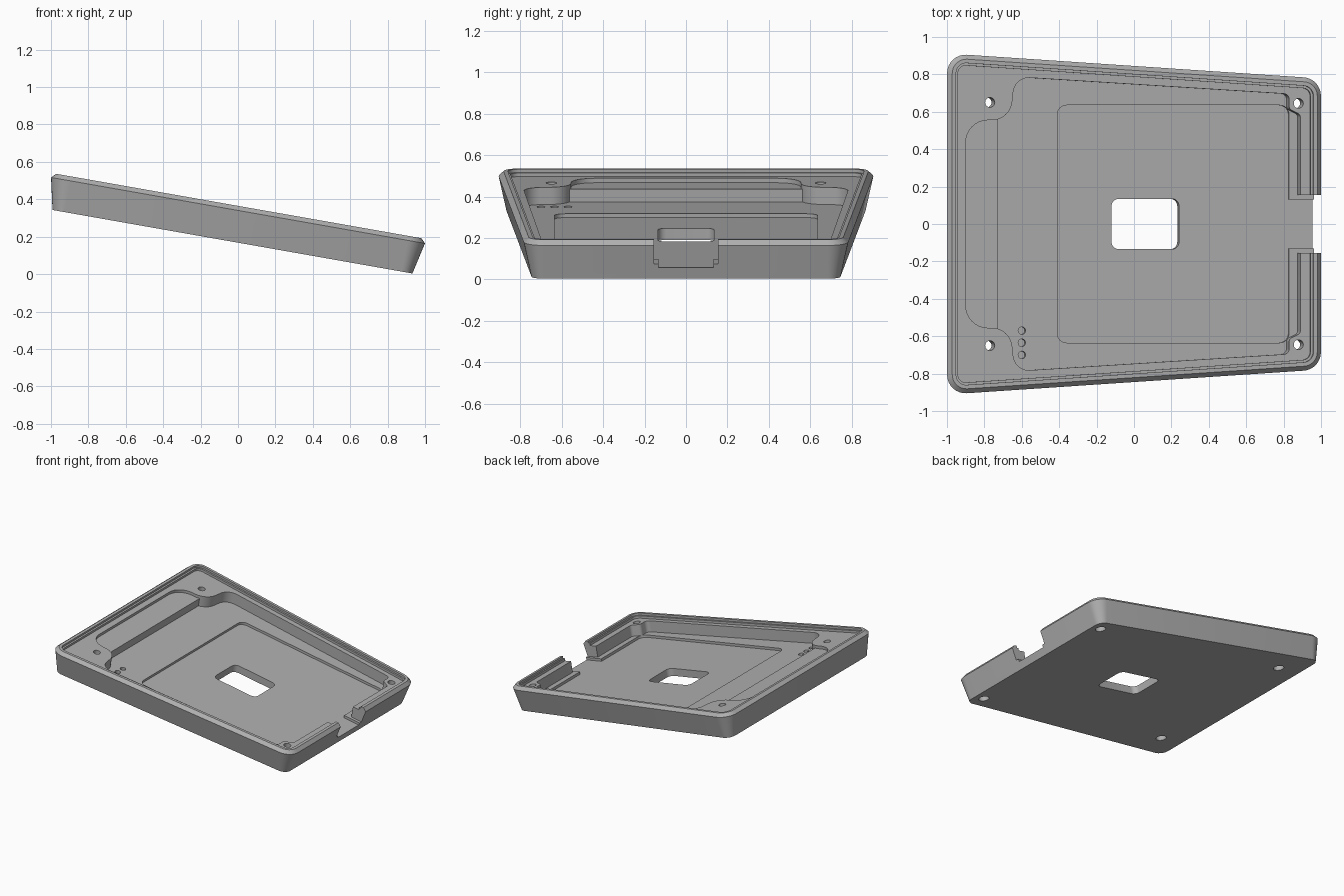
import bpy, bmesh, math
from mathutils import Vector

if "Cube" in bpy.data.objects:
    bpy.data.objects.remove(bpy.data.objects["Cube"], do_unlink=True)

gray = bpy.data.materials.new("plain gray")
gray.use_nodes = True
gray.diffuse_color = (0.43, 0.43, 0.43, 1)
gray.node_tree.nodes["Principled BSDF"].inputs["Base Color"].default_value = (0.43, 0.43, 0.43, 1)

TILT = math.radians(10)
FLOOR, RECESS, PLATFORM, SHELF, LEDGE, TOP = 0.076, 0.057, 0.138, 0.16, 0.178, 0.194


def rounded(corners, steps=8):
    """Round each (x, y, radius) corner of a closed outline."""
    out = []
    n = len(corners)
    for i, (x, y, r) in enumerate(corners):
        p = Vector((x, y))
        a = (Vector(corners[i - 1][:2]) - p).normalized()
        b = (Vector(corners[(i + 1) % n][:2]) - p).normalized()
        if r <= 0:
            out.append(p)
            continue
        half = a.angle(b) / 2
        center = p + (a + b).normalized() * (r / math.sin(half))
        start = p + a * (r / math.tan(half)) - center
        end = p + b * (r / math.tan(half)) - center
        turn = start.angle(end)
        for k in range(steps + 1):
            t = k / steps
            out.append(center + (start * math.sin((1 - t) * turn) + end * math.sin(t * turn)) / math.sin(turn))
    return out


def loft(name, rings):
    """Closed solid through a list of (outline, height) rings."""
    bm = bmesh.new()
    loops = [[bm.verts.new((p[0], p[1], h)) for p in pts] for pts, h in rings]
    n = len(loops[0])
    for lo, hi in zip(loops, loops[1:]):
        for i in range(n):
            bm.faces.new((lo[i], lo[(i + 1) % n], hi[(i + 1) % n], hi[i]))
    bm.faces.new(loops[0][::-1])
    bm.faces.new(loops[-1])
    bmesh.ops.recalc_face_normals(bm, faces=bm.faces)
    mesh = bpy.data.meshes.new(name)
    bm.to_mesh(mesh)
    bm.free()
    obj = bpy.data.objects.new(name, mesh)
    bpy.context.collection.objects.link(obj)
    mesh.materials.append(gray)
    return obj


def prism(name, pts, low, high):
    return loft(name, [(pts, low), (pts, high)])


def mirrored(half):
    """Complete an outline across the middle line."""
    return half + [(x, -y, r) for x, y, r in reversed(half)]


def shell(inset):
    """Tapered outer outline, moved inward."""
    left, right = -1.045 + inset, 0.985 - inset
    side = lambda u: 0.845 - 0.066 * (u + 0.03) - inset
    r = 0.1 - inset
    return rounded(mirrored([(left, side(left), r), (right, side(right), r)]))


def box(x0, x1, y, r=0.0):
    return rounded(mirrored([(x0, y, r), (x1, y, r)]))


def circle(x, y, r, n=24):
    return [(x + r * math.cos(k * math.tau / n), y + r * math.sin(k * math.tau / n)) for k in range(n)]


def combine(tool, operation="DIFFERENCE"):
    mod = tray.modifiers.new(tool.name, "BOOLEAN")
    mod.operation = operation
    mod.solver = "EXACT"
    mod.object = tool
    bpy.context.view_layer.objects.active = tray
    bpy.ops.object.modifier_apply(modifier=mod.name)
    bpy.data.objects.remove(tool, do_unlink=True)


# Drafted outer body with chamfered rim
tray = loft("tray", [(shell(0.038), 0), (shell(0), 0.17), (shell(0.024), TOP)])

# Stepped rim opening down to the screw shelf
combine(prism("rim_cut", shell(0.045), LEDGE, 0.4))
combine(prism("shelf_cut", shell(0.058), SHELF, 0.4))

# Main pocket curving around the four screw bosses
pocket = mirrored([
    (-0.942, 0.555, 0.12), (-0.7, 0.555, 0.11), (-0.675, 0.787, 0.085),
    (0.814, 0.695, 0.03), (0.814, 0.615, 0.025), (0.875, 0.585, 0.025)])
combine(prism("pocket_cut", rounded(pocket), FLOOR, 0.4))

# Raised platform at the high end
combine(prism("platform", box(-0.97, -0.762, 0.61), 0.03, PLATFORM), "UNION")

# Shallow floor recess, end notch and its channel
combine(prism("recess_cut", box(-0.43, 0.828, 0.635, 0.05), RECESS, 0.085))
combine(prism("notch_cut", box(0.8, 1.2, 0.155), FLOOR, 0.4))
combine(prism("channel_cut", box(0.79, 1.2, 0.132), RECESS, 0.4))

# Central window
combine(prism("window_cut", box(-0.132, 0.235, 0.135, 0.04), -0.1, 0.2))

# Screw holes with wider seats underneath
for u, v in ((-0.81, 0.65), (0.865, 0.645)):
    for side in (1, -1):
        combine(prism("screw_cut", circle(u, v * side, 0.026), -0.1, 0.4))
        combine(prism("seat_cut", circle(u, v * side, 0.038), -0.1, 0.06))

# Three small blind holes
for v in (-0.57, -0.635, -0.7):
    combine(prism("pin_cut", circle(-0.622, v, 0.02), 0.05, 0.12))

# Tilt into place and shade
tray.rotation_euler = (0, TILT, 0)
tray.location = (0, 0, 0.168)
bpy.ops.object.select_all(action="DESELECT")
tray.select_set(True)
bpy.context.view_layer.objects.active = tray
bpy.ops.object.shade_smooth_by_angle(angle=math.radians(25))
